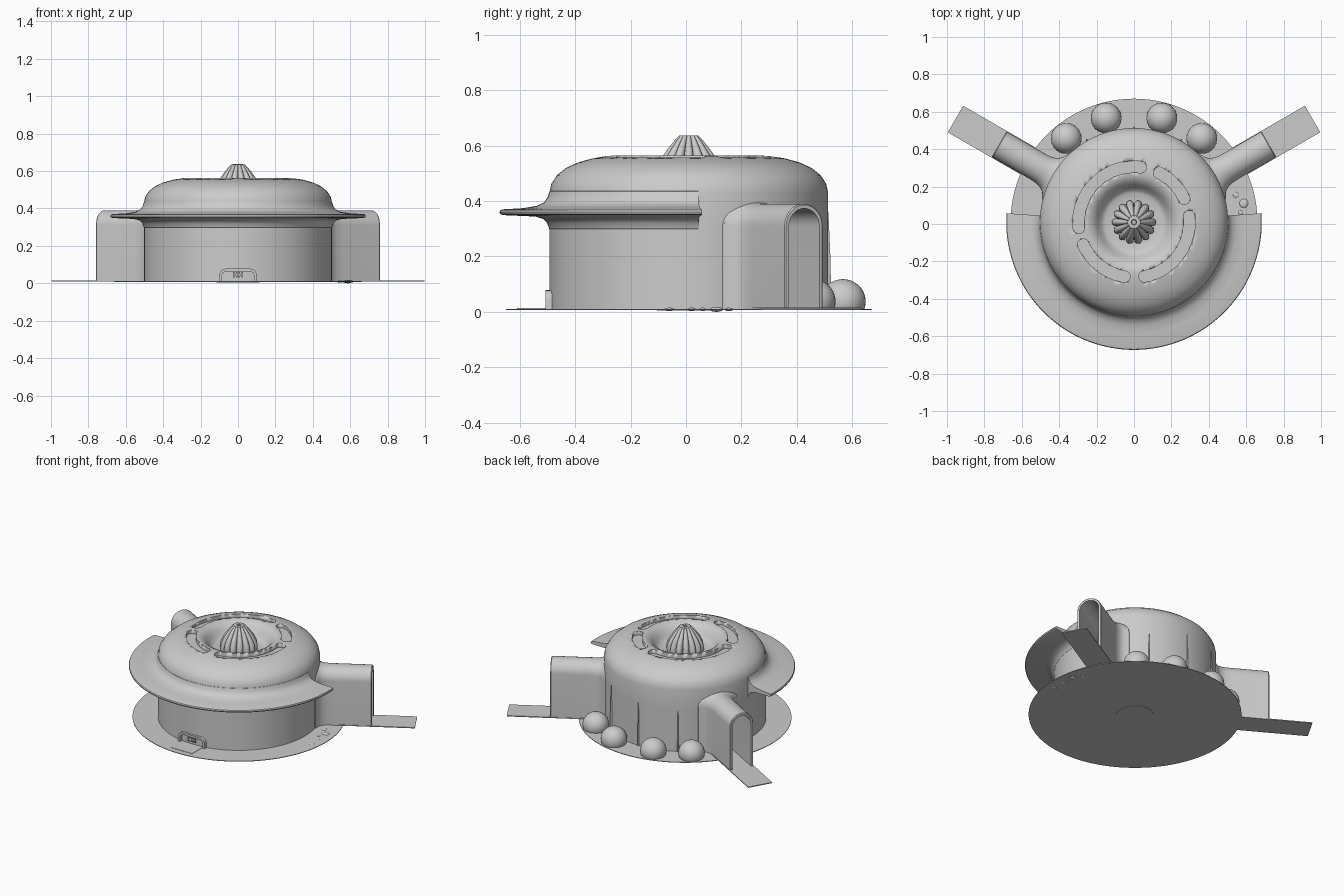
import bpy, bmesh, math
from mathutils import Vector, Matrix

if "Cube" in bpy.data.objects:
    bpy.data.objects.remove(bpy.data.objects["Cube"])

CY = 0.01  # y of the main axis


def make(name, bm, smooth=True, angle=35):
    bmesh.ops.recalc_face_normals(bm, faces=bm.faces[:])
    me = bpy.data.meshes.new(name)
    bm.to_mesh(me)
    bm.free()
    ob = bpy.data.objects.new(name, me)
    bpy.context.collection.objects.link(ob)
    if smooth:
        bpy.ops.object.select_all(action='DESELECT')
        ob.select_set(True)
        bpy.context.view_layer.objects.active = ob
        bpy.ops.object.shade_smooth_by_angle(angle=math.radians(angle))
    return ob


def loft(name, rings, loop=False, angle=35):
    """Skin closed rings of equal length; cap both ends unless looped."""
    bm = bmesh.new()
    vs = [[bm.verts.new(p) for p in r] for r in rings]
    n = len(vs[0])
    for i in range(len(vs) if loop else len(vs) - 1):
        a, b = vs[i], vs[(i + 1) % len(vs)]
        for j in range(n):
            bm.faces.new((a[j], a[(j + 1) % n], b[(j + 1) % n], b[j]))
    if not loop:
        bm.faces.new(vs[0])
        bm.faces.new(vs[-1])
    return make(name, bm, angle=angle)


def polar(r, a, z):
    return Vector((r * math.cos(a), CY + r * math.sin(a), z))


def lathe(name, profile, n=96):
    return loft(name, [[polar(r, math.tau * k / n, z) for k in range(n)] for r, z in profile])


def box(name, size, loc, rot=0):
    bm = bmesh.new()
    m = Matrix.Translation(loc) @ Matrix.Rotation(rot, 4, 'Z') @ Matrix.Diagonal((*size, 1))
    bmesh.ops.create_cube(bm, size=1, matrix=m)
    return make(name, bm, smooth=False)


def ball(name, size, loc, cut=None):
    bm = bmesh.new()
    m = Matrix.Translation(loc) @ Matrix.Diagonal((*size, 1))
    bmesh.ops.create_uvsphere(bm, u_segments=32, v_segments=20, radius=1, matrix=m)
    if cut is not None:
        g = bm.verts[:] + bm.edges[:] + bm.faces[:]
        bmesh.ops.bisect_plane(bm, geom=g, plane_co=(0, 0, cut), plane_no=(0, 0, 1), clear_inner=True)
    return make(name, bm)


# Ground disc
lathe("ground_disc", [(0.66, 0.007), (0.66, 0.011)])
for i, r in enumerate((0.115, 0.045)):
    lathe("underside_ring_%d" % i, [(r, 0.004), (r, 0.008)], 48)

# Main drum with domed roof and central crater
body = lathe("drum_body", [
    (0.503, 0.01), (0.503, 0.30), (0.503, 0.43), (0.496, 0.462), (0.476, 0.493), (0.442, 0.52),
    (0.40, 0.539), (0.35, 0.553), (0.30, 0.562), (0.27, 0.564), (0.245, 0.561), (0.222, 0.55),
    (0.202, 0.53), (0.185, 0.505), (0.17, 0.487), (0.155, 0.479), (0.11, 0.477)])

# Curved recessed slots in the roof
for i, (a0, a1) in enumerate(((83, 186), (25, 63), (-79, 6), (204, 260))):
    a0, a1 = math.radians(a0), math.radians(a1)
    rm, hw, out = 0.296, 0.031, []
    for k in range(25):
        out.append(polar(rm + hw, a0 + (a1 - a0) * k / 24, 0))
    for end, s in ((a1, 0), (a0, math.pi)):
        c = polar(rm, end, 0)
        for k in range(1, 10):
            t = end + s + math.pi * k / 10
            out.append(c + Vector((math.cos(t), math.sin(t), 0)) * hw)
        if s == 0:
            for k in range(25):
                out.append(polar(rm - hw, a1 + (a0 - a1) * k / 24, 0))
    cutter = loft("slot_cutter_%d" % i, [[p + Vector((0, 0, z)) for p in out] for z in (0.535, 0.65)])
    cutter.hide_render = True
    mod = body.modifiers.new("slot", 'BOOLEAN')
    mod.operation, mod.solver, mod.object = 'DIFFERENCE', 'EXACT', cutter
    bpy.context.view_layer.objects.active = body
    bpy.ops.object.modifier_apply(modifier=mod.name)
    bpy.data.objects.remove(cutter)

# Fluted cone in the crater
n, ribs = 168, 14
cone = []
for r, z in ((0.117, 0.47), (0.118, 0.50), (0.112, 0.53), (0.094, 0.565), (0.072, 0.595),
             (0.05, 0.622), (0.036, 0.636), (0.015, 0.637), (0.012, 0.62)):
    cone.append([polar(r * (0.78 + 0.22 * abs(math.cos(ribs * math.pi * k / n)) ** 0.5),
                       math.tau * k / n, z) for k in range(n)])
loft("fluted_cone", cone, angle=40)

# Brim around the front half
brim = [(0.49, 0.29), (0.504, 0.30), (0.511, 0.32), (0.525, 0.335), (0.555, 0.344), (0.67, 0.349),
        (0.681, 0.353), (0.683, 0.36), (0.680, 0.367), (0.67, 0.370), (0.60, 0.374), (0.55, 0.382),
        (0.522, 0.395), (0.509, 0.415), (0.503, 0.435), (0.49, 0.44)]
a0, a1 = math.radians(176), math.radians(364)
loft("front_brim", [[polar(r, a0 + (a1 - a0) * k / 64, z) for r, z in brim] for k in range(65)])

# Arched tunnels with flared roots, and their ramps
def arch(hw, top, spring):
    pts = [(-hw, 0.01)]
    pts += [(-hw * math.cos(math.pi * k / 20), spring + (top - spring) * math.sin(math.pi * k / 20))
            for k in range(21)]
    return pts + [(hw, 0.01)]


for side, deg in (("right", 30), ("left", 150)):
    a = math.radians(deg)
    d_ = Vector((math.cos(a), math.sin(a), 0))
    s_ = Vector((-math.sin(a), math.cos(a), 0))
    rings = []
    for d, hw, top in ((0.44, 0.16, 0.41), (0.49, 0.135, 0.40), (0.505, 0.107, 0.393), (0.53, 0.089, 0.39),
                       (0.56, 0.081, 0.39), (0.60, 0.079, 0.39), (0.828, 0.079, 0.39), (0.833, 0.075, 0.386)):
        prof = arch(hw, top, 0.31) + arch(0.063, 0.373, 0.31)[::-1]
        rings.append([Vector((0, CY, z)) + d_ * d + s_ * u for u, z in prof])
    loft(side + "_tunnel", rings)
    c = d_ * 0.80
    box(side + "_ramp", (0.605, 0.164, 0.006), (c.x, c.y + CY, 0.013), a)

# Half-buried boulders and thin ribs along the back wall
for i, deg in enumerate((51, 75, 105, 129)):
    p = polar(0.576, math.radians(deg), 0.038)
    ball("boulder_%d" % i, (0.082, 0.082, 0.08), p, 0.01)
for i, deg in enumerate((60, 90, 120)):
    a = math.radians(deg)
    rings = []
    for z, w, h in ((0.01, 0.009, 0.012), (0.2, 0.006, 0.008), (0.36, 0.002, 0.001)):
        rings.append([polar(0.495, a - w / 0.5, z), polar(0.503 + h, a, z), polar(0.495, a + w / 0.5, z)])
    loft("back_rib_%d" % i, rings)

# Low front hatch: frame, small grate and spill plate
def hatch(hw, top, r=0.035):
    pts = [(hw, 0.01)]
    for cx, b in ((hw - r, 0), (r - hw, 90)):
        pts += [(cx + r * math.cos(math.radians(b + 15 * k)), top - r + r * math.sin(math.radians(b + 15 * k)))
                for k in range(7)]
    return pts + [(-hw, 0.01)]


prof = hatch(0.1, 0.078) + hatch(0.086, 0.064, 0.025)[::-1]
loft("hatch_frame", [[Vector((x, y, z)) for x, z in prof] for y in (-0.46, -0.502, -0.507)])
box("hatch_bar", (0.056, 0.03, 0.008), (0, -0.49, 0.046))
for i in range(4):
    box("hatch_tooth_%d" % i, (0.008, 0.03, 0.03), (-0.024 + 0.016 * i, -0.49, 0.045))
box("spill_plate", (0.16, 0.12, 0.003), (0, -0.55, 0.0115))

# Flat pebbles on the right of the disc
for i, (x, y, r) in enumerate(((0.545, 0.155, 0.016), (0.587, 0.11, 0.024), (0.59, 0.02, 0.016),
                               (0.60, -0.06, 0.018), (0.57, 0.06, 0.012))):
    ball("pebble_%d" % i, (r, r, 0.009 if r > 0.02 else 0.006), (x, y, 0.009))
